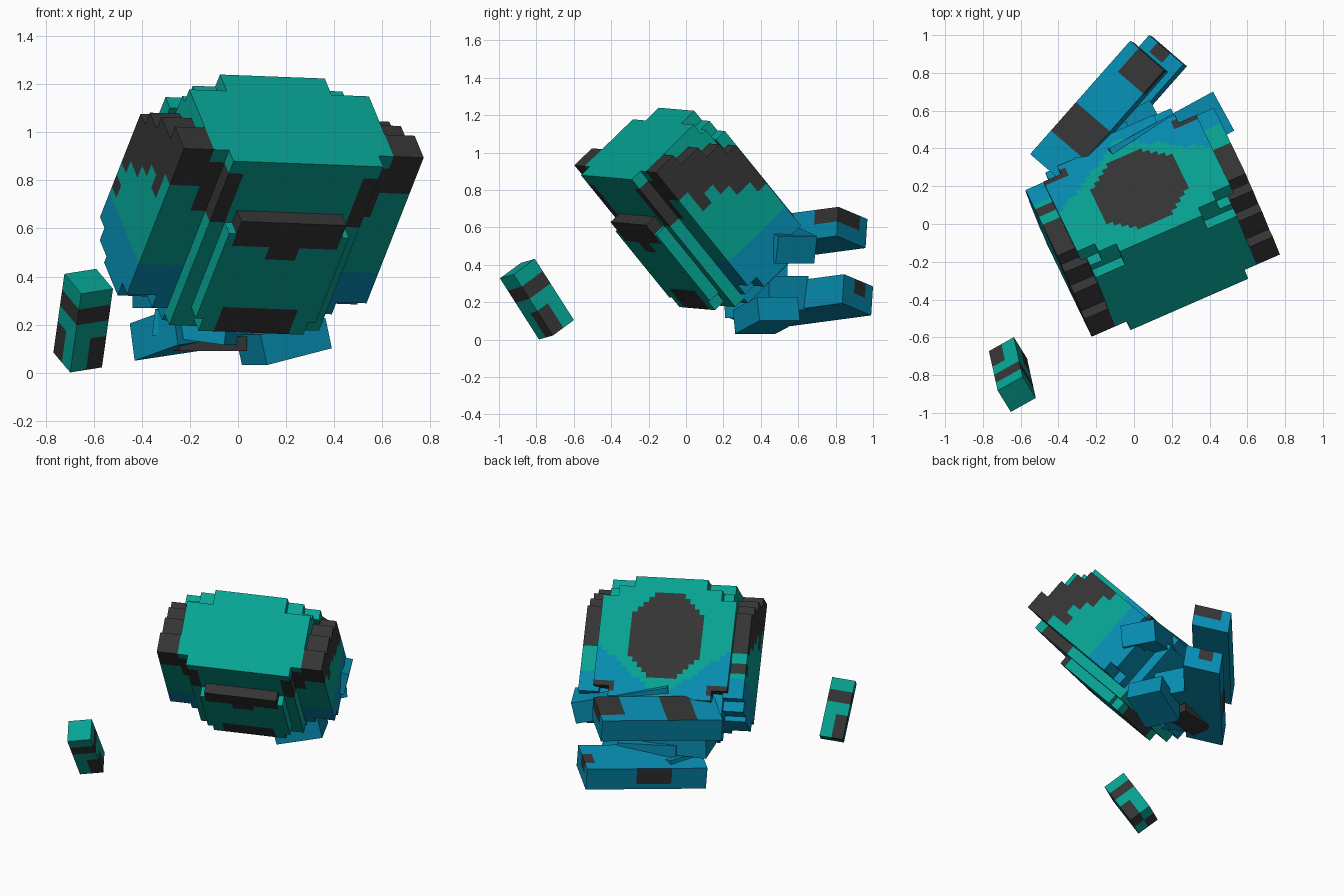
import bpy, bmesh
from mathutils import Vector

cube = bpy.data.objects.get("Cube")
if cube:
    bpy.data.objects.remove(cube, do_unlink=True)


def material(name, rgb):
    m = bpy.data.materials.new(name)
    m.use_nodes = True
    m.diffuse_color = (*rgb, 1)
    m.node_tree.nodes["Principled BSDF"].inputs["Base Color"].default_value = (*rgb, 1)
    return m


MATERIALS = [material("teal", (0.002, 0.37, 0.295)),
             material("charcoal", (0.036, 0.035, 0.035)),
             material("blue", (0.002, 0.265, 0.44))]
TEAL, DARK, BLUE = range(3)
DIRECTIONS = [Vector(d) for d in ((1, 0, 0), (-1, 0, 0), (0, 1, 0),
                                  (0, -1, 0), (0, 0, 1), (0, 0, -1))]


def block_part(name, origin, axes, lo, hi, solid, colour, step=1.0):
    """Stepped block: outer faces of the solid cells, coloured by rule."""
    bm = bmesh.new()
    ranges = [range(round(a / step), round(b / step)) for a, b in zip(lo, hi)]

    def centre(cell):
        return [(c + 0.5) * step for c in cell]

    def place(p):
        x, y, z = p * step
        return Vector(origin) + axes[0] * x + axes[1] * y + axes[2] * z

    cells = {(i, j, k) for i in ranges[0] for j in ranges[1] for k in ranges[2]
             if solid(*centre((i, j, k)))}
    for cell in sorted(cells):
        mid = Vector(cell) + Vector((0.5, 0.5, 0.5))
        for d in DIRECTIONS:
            if tuple(int(c) for c in Vector(cell) + d) in cells:
                continue
            a = Vector((d.y, d.z, d.x)) / 2
            b = d.cross(a)
            c = mid + d / 2
            face = bm.faces.new([bm.verts.new(place(q)) for q in
                                 (c - a - b, c + a - b, c + a + b, c - a + b)])
            face.material_index = colour(*centre(cell), d)
    bmesh.ops.remove_doubles(bm, verts=bm.verts, dist=0.0005)
    bmesh.ops.recalc_face_normals(bm, faces=bm.faces)
    mesh = bpy.data.meshes.new(name)
    bm.to_mesh(mesh)
    bm.free()
    for m in MATERIALS:
        mesh.materials.append(m)
    ob = bpy.data.objects.new(name, mesh)
    bpy.context.collection.objects.link(ob)
    return ob


def full(x, y, z):
    return True


# Tilted frame of the body: across, down its length, through to the back
U = Vector((0.916, 0.40, -0.035)).normalized()
V = Vector((-0.268, 0.613, -0.743))
V = (V - U * V.dot(U)).normalized()
W = U.cross(V)
CELL = 0.068
BODY = [U * CELL, V * CELL, W * CELL]
BODY_TOP = (0.293, -0.426, 0.868)


# Main body with rounded corners, brow ledge and jaw
def body_solid(x, t, r):
    n = abs(x)
    if r < 0:
        return n < (3.5 if t < 5 or t > 12 else 4) and 4 < t < 13
    if r < 1:
        return n < 5 and t < 13.5
    if r > 7:
        edge = min(t, 13 - t)
        return edge > 0 and n < (3.5 if edge < 1 else 5 if edge < 2 else 6.5)
    if r > 6.5 and t < 1:
        return n < 3.5
    return n < (6 if t < 13 else 5)


def body_colour(x, t, r, d):
    n = abs(x)
    if r < 0:
        mouth = t < 5 or (t < 6 and n < 3.5) or (t < 7 and n < 1.2)
        return DARK if mouth or (t > 11 and n < 2.5) else TEAL
    if r < 2 and n > 4 and 1 < t < 5:
        return DARK
    if r > 7:
        dt = abs(t - 5.75)
        if n < 3.3 and dt < 4.1 and n + dt < 5.3:
            return DARK
        if n > 4.5 and 10.5 < t < 11.7:
            return DARK
        return BLUE if t + 0.8 * n > 12 else TEAL
    return BLUE if r > 1 and t > 9.5 else TEAL


block_part("body", BODY_TOP, BODY, (-6.5, 0, -1), (6.5, 14, 8),
           body_solid, body_colour, 0.5)


# Stepped side plates
def plate_solid(x, t, r):
    top = 0 if r < 3 else 1 if r < 5 else 2 if r < 6.5 else 3
    bottom = 12 if r < 2 else 13 if r < 5 else 12.5 if r < 6.5 else 11.5
    return top < t < bottom


def plate_colour(x, t, r, d):
    zigzag = 3 + r // 2 + (int(r) in (2, 5)) + (r > 6.5)
    if t < zigzag or (x < 0 and r > 6.5 and 8 < t < 9):
        return DARK
    return BLUE if t > 9.5 else TEAL


for name, start in (("right_side_plate", -8), ("left_side_plate", 6)):
    block_part(name, BODY_TOP, BODY, (start, 0, 1), (start + 2, 13, 7.5),
               plate_solid, plate_colour, 0.5)


# Trailing arms, each with a dark band on one face and a dark patch at the tip
ARM = [Vector((0.53, 0.60, 0.08)) / 12, Vector((0.18, -0.155, 0.065)) / 4,
       Vector((0.02, -0.01, -0.155)) / 2]


def upper_arm_colour(x, y, z, d):
    on_top = d.z < 0
    band = on_top and 2.5 < x < 5.5
    patch = (on_top or d.y > 0 or d.x > 0) and x > 9.5 and y > 1 and z < 1
    return DARK if band or patch else BLUE


def lower_arm_colour(x, y, z, d):
    band = d.y < 0 and 3.5 < x < 7 and z < 1.5
    patch = (d.z < 0 or d.x > 0) and x > 11 and z < 1 and 1 < y < 2.5
    return DARK if band or patch else BLUE


for name, corner, rule in (("upper_arm", (-0.55, 0.37, 0.565), upper_arm_colour),
                           ("lower_arm", (-0.45, 0.40, 0.205), lower_arm_colour)):
    block_part(name, corner, ARM, (0, 0, 0), (12, 4, 2), full, rule, 0.5)


# Folded legs under the body
def leg(name, centre, along, width, height, colour):
    x = Vector(along)
    y = Vector((-x.y, x.x, 0)).normalized()
    z = x.normalized().cross(y) * height
    y = y * width
    origin = Vector(centre) - (x + y + z) / 2
    block_part(name, origin, [x, y, z], (0, 0, 0), (1, 1, 1), full,
               lambda i, j, k, d: colour)


leg("left_upper_leg", (0.185, 0.44, 0.55), (0.55, 0.30, -0.14), 0.235, 0.15, BLUE)
leg("left_foot", (0.19, 0.43, 0.13), (0.27, 0.13, 0.07), 0.24, 0.13, BLUE)
leg("right_foot", (-0.16, 0.38, 0.19), (0.30, -0.10, -0.04), 0.26, 0.11, BLUE)
leg("right_upper_leg", (-0.20, 0.36, 0.34), (0.40, 0.14, 0), 0.24, 0.14, BLUE)
leg("hip", (-0.03, 0.46, 0.25), (0.34, 0.18, 0), 0.24, 0.18, BLUE)
leg("hip_plate", (-0.12, 0.42, 0.12), (0.28, 0.06, 0), 0.16, 0.06, DARK)
leg("hip_joint", (-0.18, 0.37, 0.45), (0.20, 0.09, 0), 0.08, 0.06, DARK)

# Loose segment lying in front
SEGMENT = [Vector((0.132, 0.074, 0.021)) / 2, Vector((-0.07, 0.113, 0.083)) / 2,
           Vector((-0.046, 0.209, -0.327)) / 5]


def segment_colour(x, y, z, d):
    band = 1 < z < 2
    patch = z > 3 and (x > 1 or y > 1) and not (x > 1 and y > 1)
    return DARK if band or patch else TEAL


block_part("loose_segment", (-0.652, -0.995, 0.328), SEGMENT, (0, 0, 0), (2, 2, 5),
           full, segment_colour)
